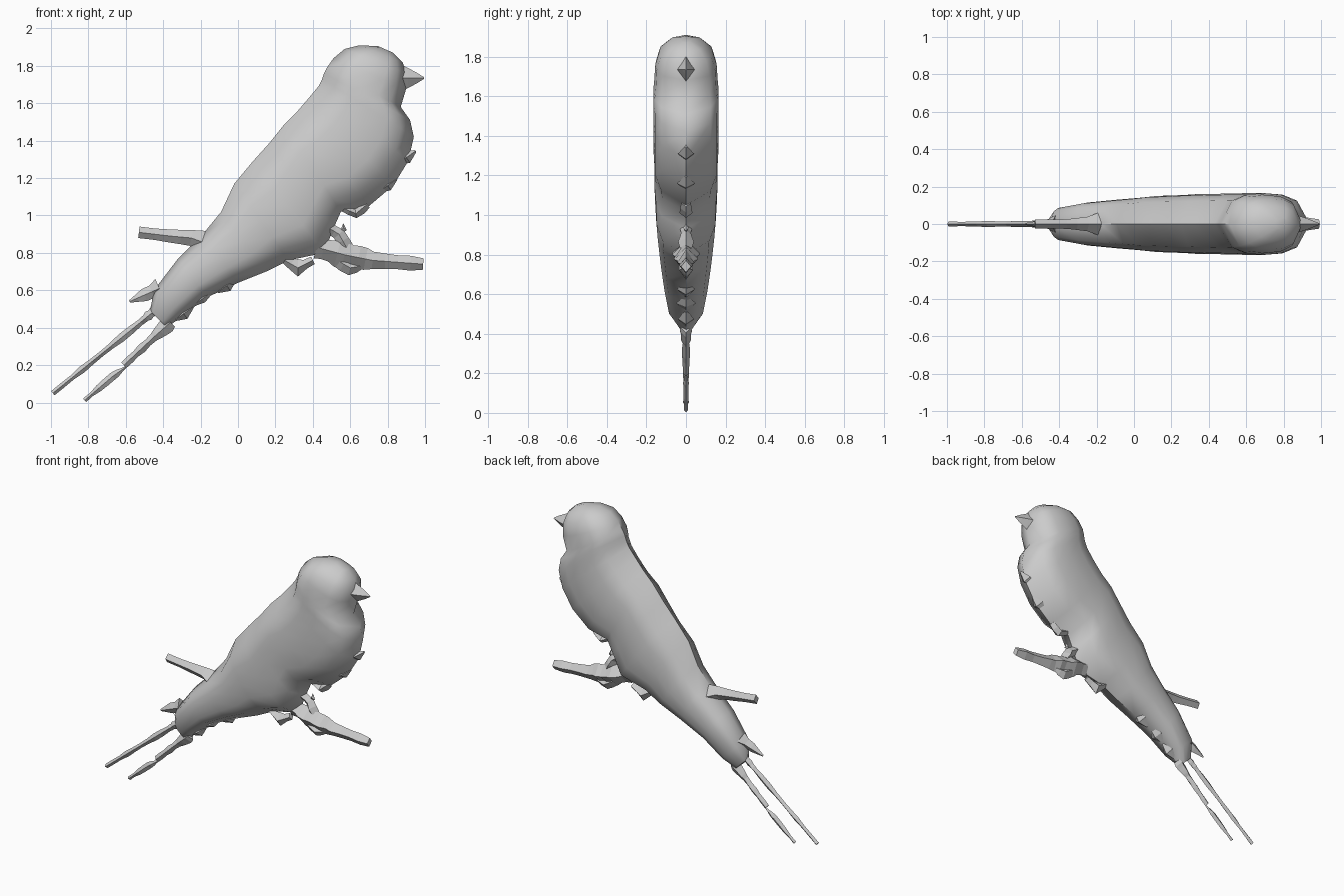
import bpy, bmesh, math, random
from mathutils import Vector

random.seed(4)
if "Cube" in bpy.data.objects:
    bpy.data.objects.remove(bpy.data.objects["Cube"])

grey = bpy.data.materials.new("plain_grey")
grey.use_nodes = True
grey.diffuse_color = (0.6, 0.6, 0.6, 1)
grey.node_tree.nodes["Principled BSDF"].inputs["Base Color"].default_value = grey.diffuse_color


def loft(name, stations, levels, smooth=True):
    """Skin lens-shaped sections; a station is (top x, top z, bottom x, bottom z, half depth)."""
    bm = bmesh.new()
    rings = []
    for ax, az, bx, bz, depth in stations:
        ring = []
        for side, us in ((-1, levels), (1, [-u for u in levels])):
            for u in us[:-1]:
                t = (1 - u) / 2
                y = side * depth * math.sqrt(max(0, 1 - abs(u) ** 2.6))
                ring.append(bm.verts.new((ax + (bx - ax) * t, y, az + (bz - az) * t)))
        rings.append(ring)
    n = len(rings[0])
    for r, s in zip(rings, rings[1:]):
        for i in range(n):
            j = (i + 1) % n
            bm.faces.new((r[i], r[j], s[j], s[i]))
    bm.faces.new(rings[0])
    bm.faces.new(rings[-1])
    bmesh.ops.recalc_face_normals(bm, faces=bm.faces)
    mesh = bpy.data.meshes.new(name)
    bm.to_mesh(mesh)
    bm.free()
    mesh.materials.append(grey)
    obj = bpy.data.objects.new(name, mesh)
    bpy.context.collection.objects.link(obj)
    if smooth:
        bpy.ops.object.select_all(action="DESELECT")
        obj.select_set(True)
        bpy.context.view_layer.objects.active = obj
        bpy.ops.object.shade_smooth_by_angle(angle=math.radians(50))
    return obj


def stem(name, path, depth, steps=4, rough=0.2):
    """Faceted, slightly knobbly stem along (x, z, half width) points."""
    pts = [Vector(path[0])]
    for a, b in zip(path, path[1:]):
        pts += [Vector(a).lerp(Vector(b), k / steps) for k in range(1, steps + 1)]
    stations = []
    for i, p in enumerate(pts):
        d = pts[min(i + 1, len(pts) - 1)] - pts[max(i - 1, 0)]
        side = Vector((-d.y, d.x)).normalized() * p.z * random.uniform(1 - rough, 1 + rough)
        stations.append((p.x + side.x, p.y + side.y, p.x - side.x, p.y - side.y,
                         depth * p.z * random.uniform(1 - rough, 1 + rough)))
    return loft(name, stations, [1, 0, -1], smooth=False)


# Body and head: back outline, belly outline, half depth, from tail to crown
body = [
    (-.47, .49, -.38, .40, .03), (-.45, .60, -.30, .46, .09),
    (-.32, .77, -.17, .56, .115), (-.18, .91, 0, .64, .13),
    (-.09, 1.02, .15, .70, .14), (-.02, 1.17, .27, .76, .15),
    (.08, 1.29, .46, .80, .155), (.17, 1.39, .51, .93, .16),
    (.25, 1.49, .55, 1.02, .16), (.32, 1.56, .70, 1.05, .163),
    (.38, 1.63, .83, 1.16, .165), (.43, 1.69, .91, 1.29, .165),
    (.45, 1.73, .94, 1.42, .165), (.46, 1.76, .92, 1.51, .165),
    (.475, 1.79, .87, 1.58, .16), (.51, 1.84, .90, 1.68, .155),
    (.57, 1.89, .90, 1.76, .135), (.65, 1.91, .88, 1.82, .09),
    (.75, 1.905, .83, 1.87, .03),
]
loft("body", body, [1, .72, .4, 0, -.4, -.72, -1])

# Beak
stem("beak", [(.86, 1.735, .08), (.91, 1.735, .055), (.995, 1.735, .004)], .65, 2, .05)

# Perch: front branch with knots, and the rear twig
stem("front_branch", [(.42, .83, .06), (.57, .79, .07), (.72, .76, .045), (.99, .74, .03)], .9)
stem("branch_knot", [(.53, .76, .03), (.60, .72, .04), (.66, .73, .02)], .9, 2)
stem("rear_twig", [(-.14, .84, .09), (-.25, .88, .045), (-.36, .89, .032), (-.53, .91, .03)], .85, 2, .1)

# Feet and claw scraps under the belly
stem("rear_foot", [(.25, .76, .02), (.32, .72, .04), (.40, .76, .02)], 1, 2)
stem("front_foot", [(.56, 1.04, .02), (.63, 1.01, .03), (.69, 1.06, .02)], 1, 2)
stem("loose_claw", [(.55, .92, .004), (.563, .935, .02), (.578, .92, .004)], .6, 1)
stem("leg", [(.49, .93, .03), (.54, .90, .035), (.58, .83, .04)], .9, 2)

# Tail: two long streamers and a short side feather
stem("upper_streamer", [(-.40, .53, .035), (-.52, .43, .02), (-.99, .05, .016)], .8, 9)
stem("lower_streamer", [(-.36, .43, .04), (-.45, .35, .024), (-.61, .20, .018)], .8, 5)
stem("lower_streamer_tip", [(-.60, .19, .006), (-.67, .14, .02), (-.82, .012, .012)], .8, 4)
stem("side_feather", [(-.42, .61, .05), (-.50, .575, .03), (-.58, .54, .006)], .8, 2)

# Small pointed tufts along the breast and the underside of the tail
for k, (x, z) in enumerate([(.90, 1.31), (.80, 1.16), (-.06, .625), (-.19, .555), (-.29, .475)]):
    stem("tuft_%d" % (k + 1), [(x - .05, z - .035, .006), (x, z, .03), (x + .05, z + .035, .006)], 1.5, 1)
